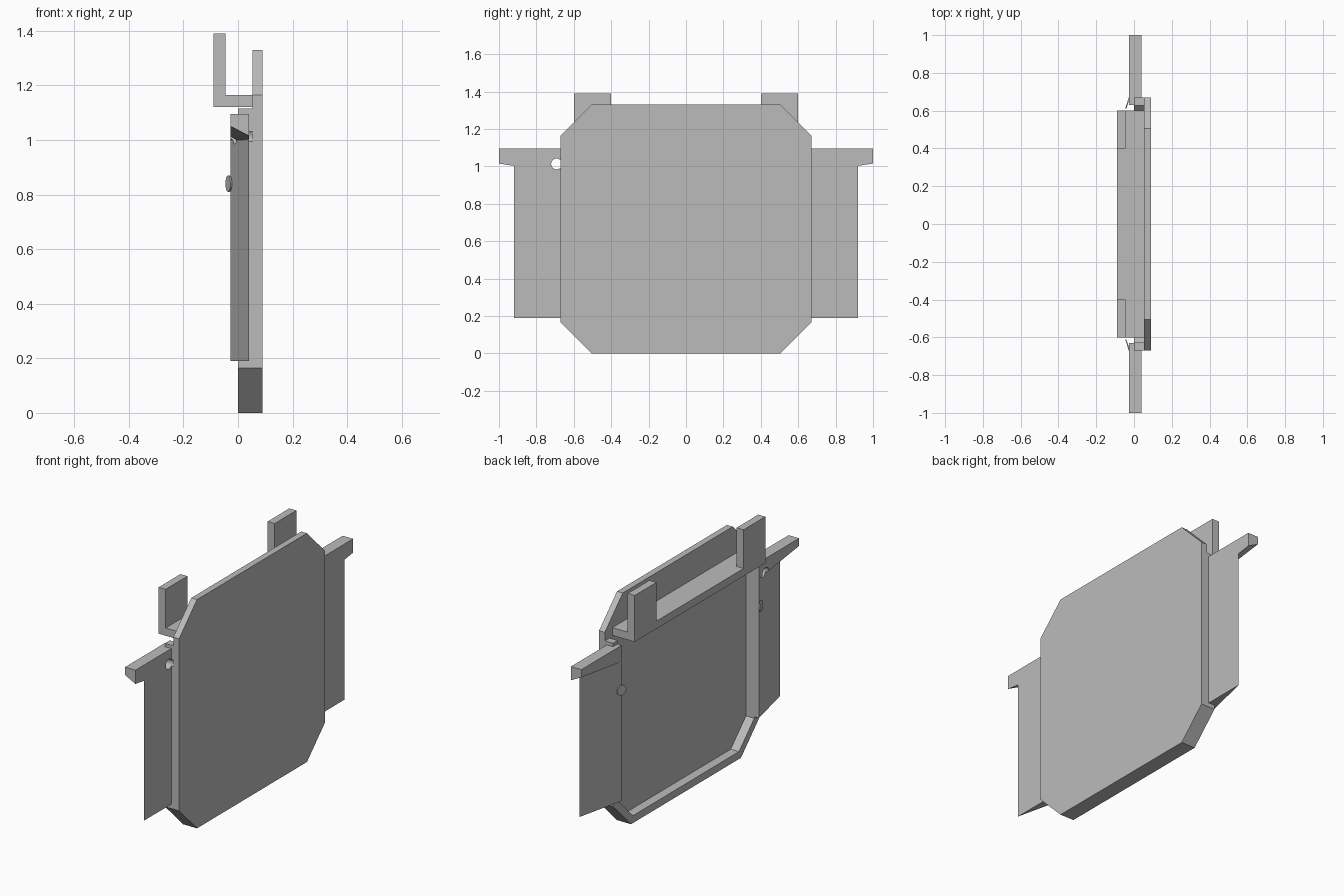
import bpy
import bmesh
from math import radians, atan2
from mathutils import Matrix, Vector

if "Cube" in bpy.data.objects:
    bpy.data.objects.remove(bpy.data.objects["Cube"], do_unlink=True)

grey = bpy.data.materials.new("plain grey")
grey.use_nodes = True
colour = (0.5, 0.5, 0.5, 1)
grey.diffuse_color = colour
grey.node_tree.nodes["Principled BSDF"].inputs["Base Color"].default_value = colour


def finish(bm, name):
    bmesh.ops.recalc_face_normals(bm, faces=bm.faces)
    mesh = bpy.data.meshes.new(name)
    bm.to_mesh(mesh)
    bm.free()
    mesh.materials.append(grey)
    obj = bpy.data.objects.new(name, mesh)
    bpy.context.collection.objects.link(obj)
    return obj


def prism(name, start, depth):
    """Extrude a flat outline of 3D points along a depth vector."""
    bm = bmesh.new()
    face = bm.faces.new([bm.verts.new(p) for p in start])
    new = bmesh.ops.extrude_face_region(bm, geom=[face])["geom"]
    moved = [v for v in new if isinstance(v, bmesh.types.BMVert)]
    bmesh.ops.translate(bm, verts=moved, vec=depth)
    # The starting face must remain as the closing cap
    if not face.is_valid:
        bmesh.ops.holes_fill(bm, edges=bm.edges)
    return finish(bm, name)


def box(name, x, y, z):
    outline = [(x[0], y[0], z[0]), (x[1], y[0], z[0]), (x[1], y[1], z[0]), (x[0], y[1], z[0])]
    return prism(name, outline, (0, 0, z[1] - z[0]))


def disc(name, centre, radius, depth, rotation):
    bm = bmesh.new()
    bmesh.ops.create_cone(bm, cap_ends=True, segments=24, radius1=radius, radius2=radius,
                          depth=depth, matrix=Matrix.Translation(centre) @ rotation)
    return finish(bm, name)


# Octagonal cover plate
HALF, CUT, TOP = 0.67, 0.165, 1.33
corner = HALF - CUT
plate = [(-corner, 0), (corner, 0), (HALF, CUT), (HALF, TOP - CUT),
         (corner, TOP), (-corner, TOP), (-HALF, TOP - CUT), (-HALF, CUT)]
prism("cover_plate", [(0.053, y, z) for y, z in plate], (0.037, 0, 0))

# Raised rim around the sides and bottom
RIM_TOP, WALL = 1.115, 0.043
outer = [(HALF, RIM_TOP), (HALF, CUT), (corner, 0)]
inner = [(HALF - WALL, RIM_TOP), (HALF - WALL, CUT + 0.018), (corner - 0.018, WALL)]
rim_path = outer + [(-y, z) for y, z in reversed(outer)]
rim_path += [(-y, z) for y, z in inner] + list(reversed(inner))
rim = prism("rim", [(0, y, z) for y, z in rim_path], (0.053, 0, 0))

# Shelf with two upright hooks
box("shelf", (-0.09, 0.054), (-0.6, 0.6), (1.12, 1.165))

BACK, FRONT = -0.027, 0.04
drilled = [rim]
for side, s in (("left", 1), ("right", -1)):
    y_in, y_out, y_tip = 0.63 * s, 0.92 * s, 1.0 * s
    box(side + "_hook", (-0.09, -0.045), sorted((0.4 * s, 0.6 * s)), (1.12, 1.39))

    # Wedge-shaped wing, thinning outward
    wedge = [(BACK, y_in, 0.19), (FRONT, y_in, 0.19), (FRONT, y_out, 0.19)]
    wing = prism(side + "_wing", wedge, (0, 0, 0.85))

    # Bar on top of the wing with a sloping underside
    bar = box(side + "_wing_bar", (BACK, FRONT), sorted((y_in, y_tip)), (1.0, 1.095))
    for v in bar.data.vertices:
        if v.co.z < 1.05:
            at_tip = abs(v.co.y) > 0.9
            if v.co.x < 0:
                v.co.z = 1.05 if at_tip else 1.0
            else:
                v.co.z = 1.015 if at_tip else 0.96

    # Small button on the slanted wing face
    normal = Vector((-0.95, 0.3 * s, 0))
    disc(side + "_button", (-0.034, 0.64 * s, 0.84), 0.03, 0.006,
         normal.to_track_quat("Z", "Y").to_matrix().to_4x4())
    if side == "right":
        drilled += [wing, bar]

# Round hole through the right wing, grooving the rim
cutter = disc("hole_cutter", (-0.018, -0.692, 1.013), 0.029, 0.166, Matrix.Rotation(radians(90), 4, "Y"))
cutter.hide_render = True
for obj in drilled:
    mod = obj.modifiers.new("hole", "BOOLEAN")
    mod.operation = "DIFFERENCE"
    mod.solver = "EXACT"
    mod.object = cutter
    bpy.context.view_layer.objects.active = obj
    bpy.ops.object.modifier_apply(modifier=mod.name)
bpy.data.objects.remove(cutter, do_unlink=True)
